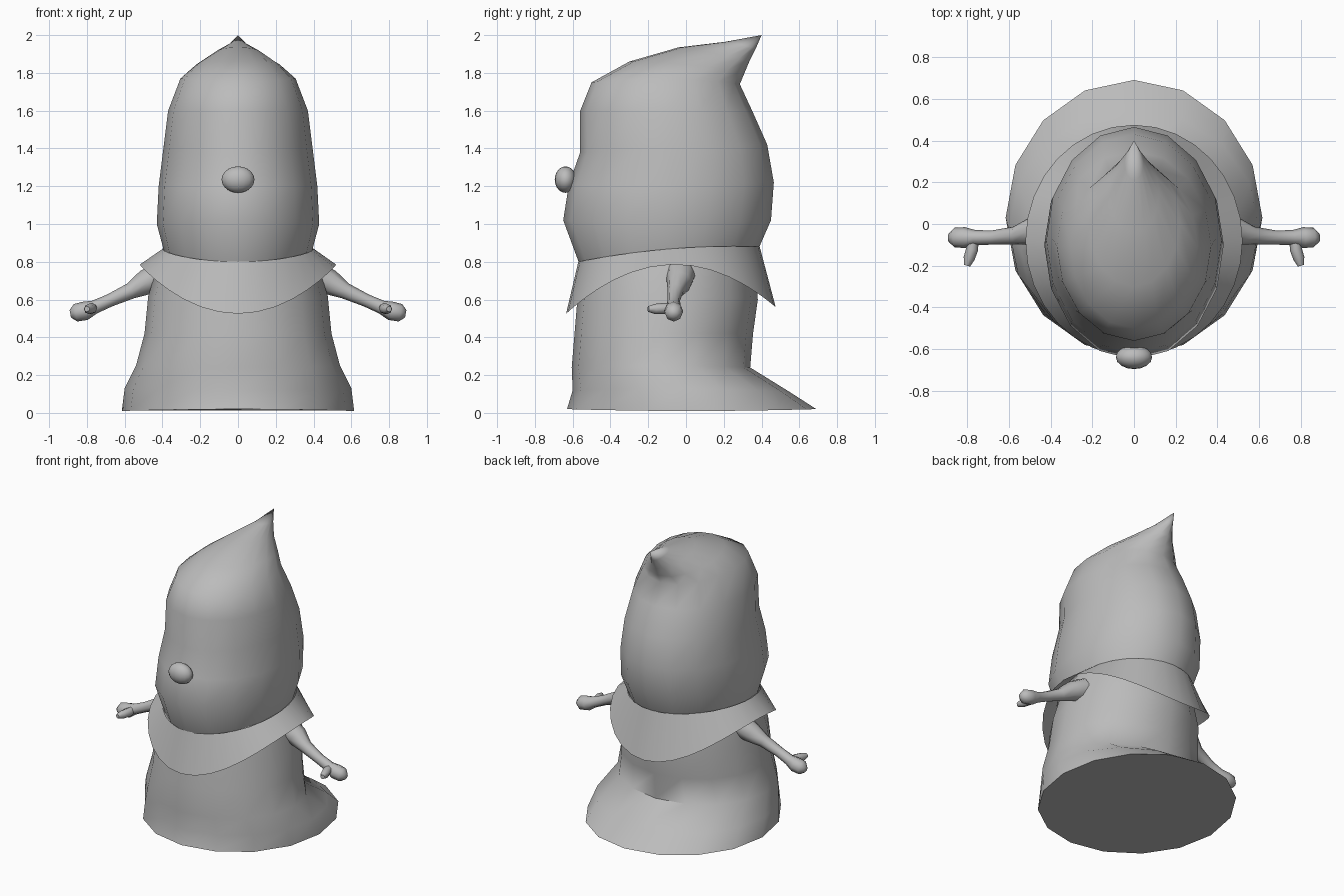
import bpy, bmesh, math
from mathutils import Vector

cube = bpy.data.objects.get("Cube")
if cube:
    bpy.data.objects.remove(cube, do_unlink=True)

mat = bpy.data.materials.new("plain grey")
mat.use_nodes = True
grey = (0.5, 0.5, 0.5, 1)
mat.diffuse_color = grey
mat.node_tree.nodes["Principled BSDF"].inputs["Base Color"].default_value = grey


def finish(name, bm, angle=60, recalc=True):
    if recalc:
        bmesh.ops.recalc_face_normals(bm, faces=bm.faces)
    mesh = bpy.data.meshes.new(name)
    bm.to_mesh(mesh)
    bm.free()
    mesh.materials.append(mat)
    ob = bpy.data.objects.new(name, mesh)
    bpy.context.collection.objects.link(ob)
    bpy.ops.object.select_all(action='DESELECT')
    ob.select_set(True)
    bpy.context.view_layer.objects.active = ob
    bpy.ops.object.shade_smooth_by_angle(angle=math.radians(angle))
    return ob


def bridge(bm, rings):
    loops = [[bm.verts.new(p) for p in ring] for ring in rings]
    n = len(loops[0])
    for a, b in zip(loops, loops[1:]):
        for i in range(n):
            j = (i + 1) % n
            bm.faces.new((a[i], a[j], b[j], b[i]))
    return loops


def oval(half_width, front, back, sides=16):
    """Ring through a front (y, z), a back (y, z) and a side (x, z)."""
    rx, zm = half_width
    (yf, zf), (yb, zb) = front, back
    pts = []
    for i in range(sides):
        a = math.tau * i / sides
        s = math.sin(a)
        z = zm + s * (zb - zf) / 2 + s * s * ((zf + zb) / 2 - zm)
        pts.append((rx * math.cos(a), (yf + yb) / 2 + s * (yb - yf) / 2, z))
    return pts


def tube(bm, path, sides=8):
    """Closed tube through (point, radius) pairs."""
    pts = [Vector(p) for p, r in path]
    rings = []
    for k, (p, r) in enumerate(path):
        t = pts[min(k + 1, len(pts) - 1)] - pts[max(k - 1, 0)]
        u = t.cross(Vector((0, 0, 1))).normalized()
        v = u.cross(t).normalized()
        rings.append([pts[k] + r * (u * math.cos(math.tau * i / sides)
                                    + v * math.sin(math.tau * i / sides)) for i in range(sides)])
    loops = bridge(bm, rings)
    bm.faces.new(loops[0])
    bm.faces.new(loops[-1])


# Robe with a flared hem trailing to the back
bm = bmesh.new()
loops = bridge(bm, [
    oval((0.615, 0.01), (-0.63, 0.02), (0.69, 0.02)),
    oval((0.60, 0.13), (-0.60, 0.12), (0.55, 0.11)),
    oval((0.54, 0.25), (-0.605, 0.24), (0.34, 0.24)),
    oval((0.495, 0.42), (-0.59, 0.42), (0.355, 0.42)),
    oval((0.475, 0.62), (-0.575, 0.60), (0.38, 0.60)),
    oval((0.40, 0.86), (-0.55, 0.80), (0.36, 0.86))])
bm.faces.new(loops[0])
bm.faces.new(loops[-1])
finish("robe", bm)

# Hooded head drawn back into a point
bm = bmesh.new()
loops = bridge(bm, [
    oval((0.39, 0.85), (-0.565, 0.79), (0.38, 0.86)),
    oval((0.43, 1.00), (-0.65, 1.02), (0.45, 1.02)),
    oval((0.42, 1.20), (-0.62, 1.21), (0.465, 1.22)),
    oval((0.395, 1.40), (-0.56, 1.38), (0.43, 1.42)),
    oval((0.37, 1.60), (-0.56, 1.60), (0.35, 1.60)),
    oval((0.305, 1.77), (-0.50, 1.75), (0.285, 1.74)),
    oval((0.22, 1.845), (-0.30, 1.86), (0.31, 1.80)),
    oval((0.12, 1.905), (-0.04, 1.935), (0.335, 1.86)),
    oval((0.045, 1.95), (0.21, 1.965), (0.37, 1.93))])
tip = bm.verts.new((0, 0.40, 2.0))
top = loops[-1]
for i in range(len(top)):
    bm.faces.new((top[i], top[(i + 1) % len(top)], tip))
bm.faces.new(loops[0])
finish("hooded_head", bm)

# Thin open collar, dipping at the front and back
bm = bmesh.new()
bridge(bm, [oval((0.52, 0.785), (-0.635, 0.525), (0.475, 0.56), 32),
            oval((0.40, 0.868), (-0.57, 0.80), (0.39, 0.88), 32)])
finish("collar", bm, recalc=False)

# Nose
bm = bmesh.new()
bmesh.ops.create_uvsphere(bm, u_segments=16, v_segments=10, radius=1)
bmesh.ops.scale(bm, vec=(0.087, 0.057, 0.07), verts=bm.verts)
bmesh.ops.translate(bm, vec=(0, -0.638, 1.235), verts=bm.verts)
finish("nose", bm)

# Arms with a rounded hand and a thumb
for side, word in ((1, "left"), (-1, "right")):
    bm = bmesh.new()
    tube(bm, [((side * x, y, z), r) for x, y, z, r in (
        (0.40, -0.03, 0.73, 0.08), (0.49, -0.035, 0.69, 0.067),
        (0.57, -0.055, 0.645, 0.043), (0.68, -0.065, 0.595, 0.034),
        (0.76, -0.065, 0.56, 0.036), (0.81, -0.065, 0.54, 0.05),
        (0.86, -0.065, 0.53, 0.047), (0.888, -0.065, 0.525, 0.02))])
    tube(bm, [((side * x, y, z), r) for x, y, z, r in (
        (0.77, -0.07, 0.555, 0.025), (0.775, -0.12, 0.553, 0.029),
        (0.79, -0.165, 0.55, 0.027), (0.80, -0.20, 0.55, 0.015))])
    finish(word + "_arm", bm)
